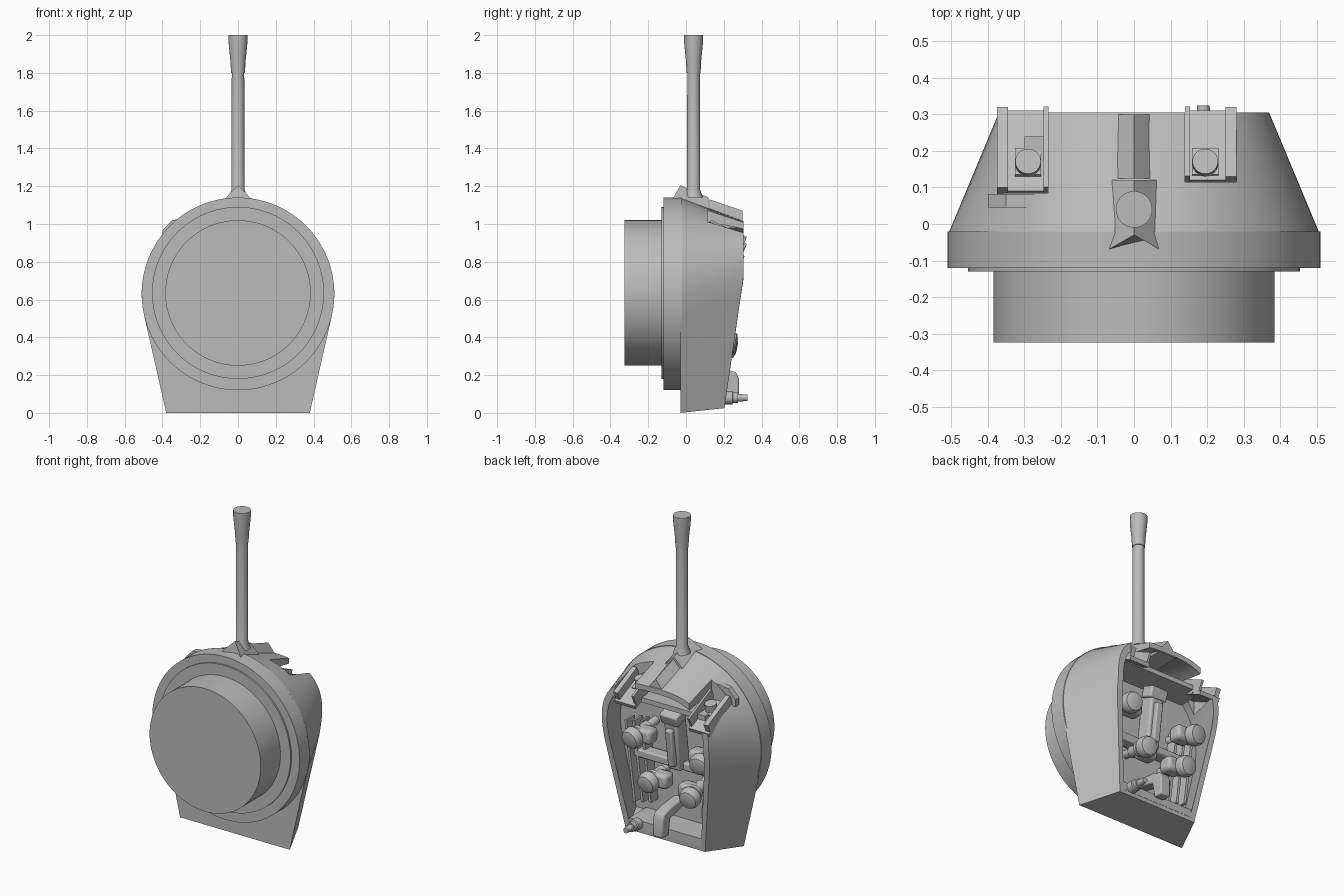
import bpy, bmesh, math
from mathutils import Matrix, Vector

if "Cube" in bpy.data.objects:
    bpy.data.objects.remove(bpy.data.objects["Cube"])

grey = bpy.data.materials.new("plain_grey")
grey.use_nodes = True
grey.diffuse_color = (0.5, 0.5, 0.5, 1)
grey.node_tree.nodes["Principled BSDF"].inputs["Base Color"].default_value = (0.5, 0.5, 0.5, 1)
parts = []


def finish(name, bm, bevel=0):
    bmesh.ops.recalc_face_normals(bm, faces=bm.faces)
    mesh = bpy.data.meshes.new(name)
    bm.to_mesh(mesh)
    bm.free()
    mesh.materials.append(grey)
    obj = bpy.data.objects.new(name, mesh)
    bpy.context.collection.objects.link(obj)
    if bevel:
        mod = obj.modifiers.new("Bevel", "BEVEL")
        mod.width, mod.segments = bevel, 2
    parts.append(obj)
    return obj


def loft(name, rings, bevel=0):
    """Skin closed rings of equal length and cap both ends."""
    bm = bmesh.new()
    rows = [[bm.verts.new(p) for p in ring] for ring in rings]
    n = len(rows[0])
    for a, b in zip(rows, rows[1:]):
        for i in range(n):
            j = (i + 1) % n
            bm.faces.new((a[i], a[j], b[j], b[i]))
    bm.faces.new(rows[0])
    bm.faces.new(rows[-1])
    return finish(name, bm, bevel)


def lathe(name, profile, origin, direction, n=48):
    """Profile of (radius, distance) turned around an axis."""
    rot = Vector(direction).to_track_quat("Z", "Y").to_matrix()
    rings = []
    for r, d in profile:
        rings.append([Vector(origin) + rot @ Vector((r * math.cos(math.tau * i / n),
                      r * math.sin(math.tau * i / n), d)) for i in range(n)])
    return loft(name, rings)


def box(name, centre, size, rot=(0, 0, 0), bevel=0):
    bm = bmesh.new()
    turn = Matrix.Identity(4)
    for axis, a in zip("XYZ", rot):
        turn = Matrix.Rotation(math.radians(a), 4, axis) @ turn
    bmesh.ops.create_cube(bm, size=1, matrix=Matrix.Translation(centre) @ turn @ Matrix.Diagonal((*size, 1)))
    return finish(name, bm, bevel)


# Hollow housing: round front blending into a square open back
angles = [math.radians(-13 + 206 * i / 56) for i in range(57)]


def front_ring(y, k=1.0):
    pts = [(0.51 * math.cos(t), 0.63 + 0.51 * math.sin(t)) for t in angles]
    pts += [(-0.38, 0), (0.38, 0)]
    return [(x * k, y, 0.55 + (z - 0.55) * k) for x, z in pts]


def rear_ring(kx=1.0, kz=1.0):
    pts = []
    for t in angles:
        c, s = math.cos(t), max(math.sin(t), 0)
        z = 0.73 + 0.285 * s ** 0.8 + min(math.sin(t), 0) * 0.6
        pts.append((math.copysign(0.37 * abs(c) ** 0.7, c), z))
    pts += [(-0.275, 0.025), (0.275, 0.025)]
    return [(x * kx, min(0.305, 0.2 + 0.145 * z), 0.55 + (z - 0.55) * kz) for x, z in pts]


housing = loft("housing", [front_ring(-0.03), rear_ring(), rear_ring(0.9, 0.93), front_ring(0.03, 0.85)])

# Front drum, with stepped rims
lathe("front_rim", [(0.51, 0), (0.51, 0.1)], (0, -0.12, 0.63), (0, 1, 0), 96)
lathe("inner_rim", [(0.455, 0), (0.455, 0.03)], (0, -0.13, 0.635), (0, 1, 0), 96)
lathe("front_drum", [(0.385, 0), (0.385, 0.22)], (0, -0.325, 0.635), (0, 1, 0), 96)

# Sloping trays sunk into the roof, one on each shoulder
TILT = -25


def cut(target, cutter):
    mod = target.modifiers.new("Cut", "BOOLEAN")
    mod.object, mod.operation, mod.solver = cutter, "DIFFERENCE", "EXACT"
    bpy.context.view_layer.update()
    deps = bpy.context.evaluated_depsgraph_get()
    mesh = bpy.data.meshes.new_from_object(target.evaluated_get(deps))
    target.modifiers.clear()
    target.data = mesh
    parts.remove(cutter)
    bpy.data.objects.remove(cutter)


for side, x, y0 in (("left", 0.21, 0.115), ("right", -0.305, 0.085)):
    out = math.copysign(1, x)
    mid = (y0 + 0.305) / 2
    length = (0.305 - y0) / math.cos(math.radians(TILT))
    floor_z = 0.9 if side == "left" else 0.87
    cut(housing, box("tray_cutter", (x, mid + 0.1, floor_z + 0.1), (0.14, 0.2 + 0.305 - y0, 0.3)))
    box(side + "_tray_floor", (x, mid, floor_z), (0.14, length, 0.025), (TILT, 0, 0))
    box(side + "_tray_outer_wall", (x + out * 0.055, mid, floor_z + 0.035), (0.03, length, 0.07), (TILT, 0, 0))
    box(side + "_tray_inner_wall", (x - out * 0.064, mid, floor_z + 0.04), (0.014, length, 0.08), (TILT, 0, 0))
    px = x - out * 0.015
    box(side + "_tray_block", (px, 0.165, floor_z + 0.025), (0.072, 0.08, 0.03), (TILT, 0, 0))
    lathe(side + "_tray_peg", [(0.035, 0), (0.035, 0.06)], (px, 0.16, floor_z + 0.02), (0, 0.2, 1), 24)

lug = [(-0.4, 0.92), (-0.4, 0.965), (-0.35, 1.02), (-0.24, 1.035), (-0.24, 0.92)]
loft("shoulder_lug", [[(x, y, z) for x, z in lug] for y in (0.045, 0.082)])


# Gabled ridge along the roof, in a front and a rear length
def gable(name, front, rear):
    rings = []
    for w, y, peak_y, eave, peak in (front, rear):
        rings.append([(-w, y, 0.98), (-w, y, eave), (0, peak_y, peak), (w, y, eave), (w, y, 0.98)])
    return loft(name, rings)


gable("mast_foot", (0.088, -0.08, -0.03, 1.115, 1.205), (0.063, 0.12, 0.12, 1.08, 1.14))
gable("roof_ridge", (0.063, 0.125, 0.125, 1.06, 1.13), (0.063, 0.3, 0.3, 0.99, 1.07))

# Mast with flared tip
lathe("mast", [(0.05, 0), (0.035, 0.04), (0.033, 0.66), (0.037, 0.66), (0.04, 0.72), (0.05, 0.82), (0.05, 0.86)],
      (0, 0.04, 1.14), (0, 0, 1), 32)

# Round-capped valves inside the open back
cap = [(0.035, -0.14), (0.035, -0.07), (0.05, -0.065), (0.05, -0.045), (0.043, -0.04), (0.043, -0.03),
       (0.062, -0.025), (0.062, 0.01), (0.054, 0.026), (0.03, 0.034)]
for i, (x, z) in enumerate([(0.21, 0.62), (0.1, 0.37), (-0.26, 0.58), (-0.19, 0.35)], 1):
    aim = Vector((x * 0.5, 1, -0.2)).normalized()
    spot = Vector((x, 0.235, z))
    lathe(f"valve_{i}", cap, spot, aim, 32)
    box(f"valve_socket_{i}", spot + Vector((-math.copysign(0.05, x), -0.07, 0.01)), (0.11, 0.09, 0.09), bevel=0.02)
    lathe(f"valve_pipe_{i}", [(0.025, 0), (0.025, 0.16)], spot - aim * 0.13, -aim, 20)

# Central column, cross bars and the bracket below
box("centre_column", (-0.02, 0.12, 0.63), (0.09, 0.1, 0.36), (-8, 0, 0), 0.012)
box("column_head", (-0.02, 0.16, 0.79), (0.12, 0.09, 0.07), (-20, 0, 0), 0.01)
box("column_slide", (-0.02, 0.17, 0.6), (0.045, 0.05, 0.24), (-8, 0, 0), 0.008)
box("upper_shelf", (0, 0.15, 0.88), (0.6, 0.18, 0.03))
box("middle_bar", (0, 0.08, 0.47), (0.56, 0.08, 0.05), bevel=0.01)
hook = [(0.06, 0.25), (0.2, 0.235), (0.265, 0.215), (0.28, 0.18), (0.28, 0.07), (0.22, 0.07), (0.2, 0.17), (0.06, 0.2)]
loft("lower_bracket", [[(x, y, z) for y, z in hook] for x in (-0.035, 0.035)], 0.008)

# Ribs against the inner wall
for side in (-1, 1):
    for i in range(3):
        box("wall_rib", (side * (0.21 + 0.04 * i), 0.06 + 0.02 * i, 0.42), (0.016, 0.08, 0.5), (0, side * 7, 0))

# Floor step and the small outlet
box("floor_step", (0, 0.12, 0.075), (0.5, 0.17, 0.05))
lathe("outlet", [(0.035, 0), (0.035, 0.04), (0.028, 0.045), (0.028, 0.07), (0.02, 0.07), (0.017, 0.12)],
      (0.19, 0.205, 0.08), (0, 1, 0), 24)

# Smooth shading with crisp edges
bpy.ops.object.select_all(action="DESELECT")
for obj in parts:
    obj.select_set(True)
bpy.context.view_layer.objects.active = housing
bpy.ops.object.shade_smooth_by_angle(angle=math.radians(30))
